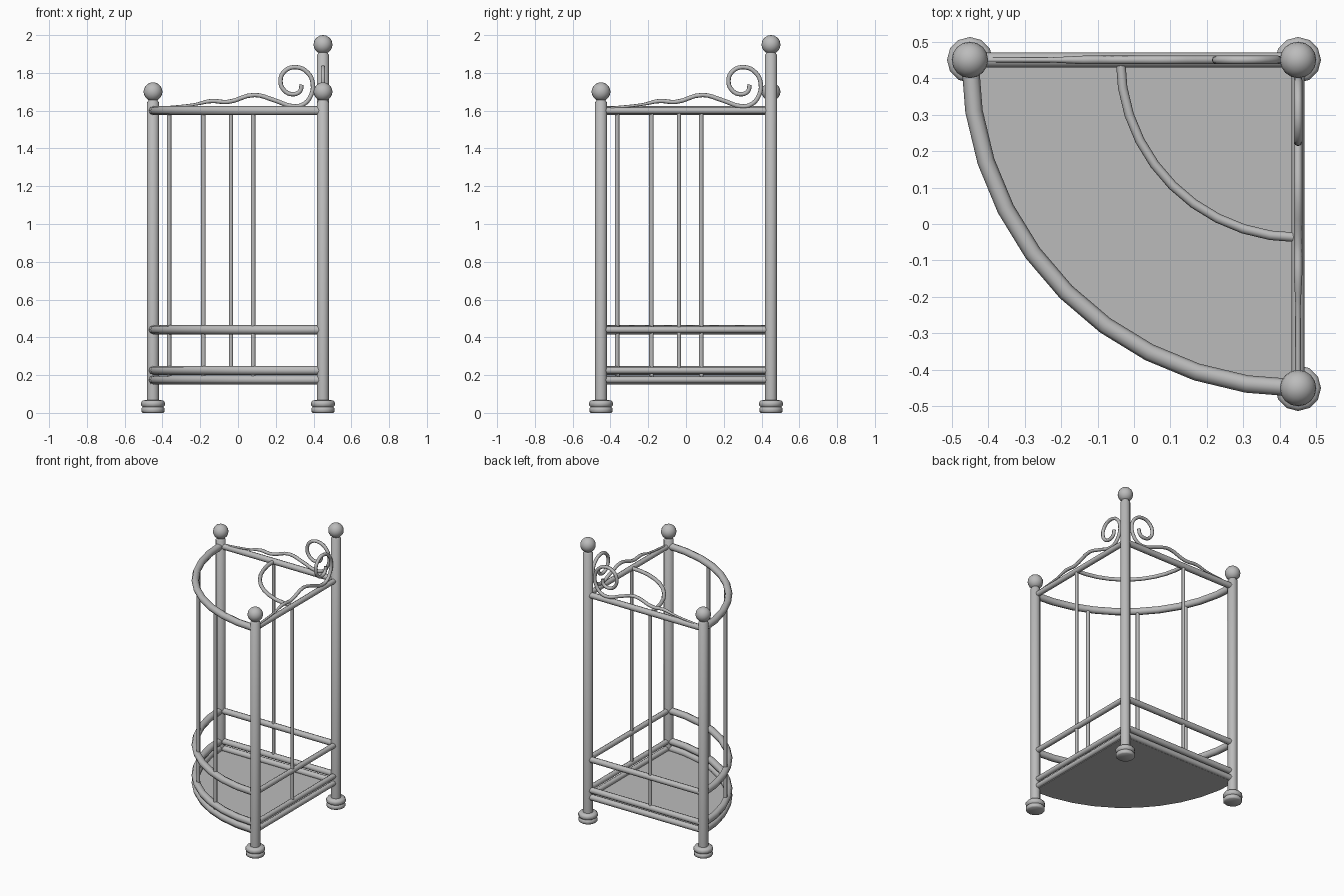
import bpy, bmesh, math
from mathutils import Vector

cube = bpy.data.objects.get("Cube")
if cube:
    bpy.data.objects.remove(cube, do_unlink=True)

GREY = (0.5, 0.5, 0.5, 1)
metal = bpy.data.materials.new("grey metal")
metal.use_nodes = True
metal.diffuse_color = GREY
metal.node_tree.nodes["Principled BSDF"].inputs["Base Color"].default_value = GREY

C = 0.45   # corner post offset
R = 0.9    # radius of the curved front
BACK, LEFT, FRONT = (C, C), (-C, C), (C, -C)


def add(name, mesh, angle=50):
    obj = bpy.data.objects.new(name, mesh)
    bpy.context.collection.objects.link(obj)
    mesh.materials.clear()
    mesh.materials.append(metal)
    bpy.ops.object.select_all(action='DESELECT')
    obj.select_set(True)
    bpy.context.view_layer.objects.active = obj
    bpy.ops.object.shade_smooth_by_angle(angle=math.radians(angle))
    return obj


def tube(name, points, radius, smooth_path=False, taper=0):
    """Round bar swept along a path, thinned at its first points."""
    curve = bpy.data.curves.new(name, 'CURVE')
    curve.dimensions = '3D'
    curve.bevel_depth = radius
    curve.bevel_resolution = 2
    curve.use_fill_caps = True
    curve.resolution_u = 4
    if smooth_path:
        spline = curve.splines.new('BEZIER')
        spline.bezier_points.add(len(points) - 1)
        for i, (bp, p) in enumerate(zip(spline.bezier_points, points)):
            bp.co = p
            bp.handle_left_type = bp.handle_right_type = 'AUTO'
            bp.radius = 0.6 if i < taper else 1
    else:
        spline = curve.splines.new('POLY')
        spline.points.add(len(points) - 1)
        for sp, p in zip(spline.points, points):
            sp.co = (*p, 1)
    temp = bpy.data.objects.new("temp", curve)
    bpy.context.collection.objects.link(temp)
    deps = bpy.context.evaluated_depsgraph_get()
    mesh = bpy.data.meshes.new_from_object(temp.evaluated_get(deps))
    bpy.data.objects.remove(temp)
    return add(name, mesh)


def lathe(name, profile, xy, steps=12):
    bm = bmesh.new()
    verts = [bm.verts.new((r, 0, z)) for r, z in profile]
    edges = [bm.edges.new(pair) for pair in zip(verts, verts[1:])]
    bmesh.ops.spin(bm, geom=verts + edges, cent=(0, 0, 0), axis=(0, 0, 1),
                   angle=math.tau, steps=steps)
    bmesh.ops.remove_doubles(bm, verts=bm.verts, dist=1e-4)
    bmesh.ops.recalc_face_normals(bm, faces=bm.faces)
    bmesh.ops.translate(bm, verts=bm.verts, vec=(*xy, 0))
    mesh = bpy.data.meshes.new(name)
    bm.to_mesh(mesh)
    bm.free()
    return add(name, mesh)


def arc_point(radius, degrees, z):
    a = math.radians(degrees)
    return Vector((C - radius * math.cos(a), C - radius * math.sin(a), z))


def arc(radius, z, steps=10):
    return [arc_point(radius, 90 * i / steps, z) for i in range(steps + 1)]


# Corner posts with feet and ball finials
FOOT = [(0, 0), (.054, 0), (.061, .006), (.061, .024), (.054, .031),
        (.063, .039), (.063, .055), (.055, .066), (.032, .068)]
for name, xy, ball_z in (("back", BACK, 1.95), ("left", LEFT, 1.70), ("front", FRONT, 1.70)):
    top = ball_z - 0.055
    lathe(name + "_post", FOOT + [(.032, top), (.026, top + .006),
                                  (.022, top + .02), (0, top + .02)], xy)
    ball = [(.05 * math.sin(math.pi * i / 10), ball_z - .05 * math.cos(math.pi * i / 10))
            for i in range(11)]
    lathe(name + "_finial", ball, xy, 16)

# Straight and curved rails at each level
for level, z in (("top", 1.6), ("middle", .44), ("lower", .225), ("bottom", .175)):
    tube(level + "_back_rail", [(*LEFT, z), (*BACK, z)], .021)
    tube(level + "_side_rail", [(*FRONT, z), (*BACK, z)], .018)
    tube(level + "_curved_rail", arc(R, z), .024)

# Inner divider hoop
tube("divider_hoop", arc(.487, 1.6), .013)

# Upright rods along the curve and at the divider ends
for i, degrees in enumerate((24.4, 45, 65.6)):
    tube(f"curved_rod_{i + 1}", [arc_point(R - .005, degrees, z) for z in (.175, 1.6)], .012)
tube("back_rod", [(-.037, C, .225), (-.037, C, 1.6)], .011)
tube("side_rod", [(C, -.037, .225), (C, -.037, 1.6)], .011)

# Quarter-round floor panel
bm = bmesh.new()
face = bm.faces.new([bm.verts.new(p) for p in [Vector((C, C, .153))] + arc(R + .015, .153)])
extruded = bmesh.ops.extrude_face_region(bm, geom=[face])["geom"]
bmesh.ops.translate(bm, vec=(0, 0, .012),
                    verts=[v for v in extruded if isinstance(v, bmesh.types.BMVert)])
bmesh.ops.recalc_face_normals(bm, faces=bm.faces)
floor = bpy.data.meshes.new("floor_panel")
bm.to_mesh(floor)
bm.free()
add("floor_panel", floor, 30)

# Matching scrolls on the two straight top rails
SCROLL = [(-.40, 1.615), (-.23, 1.633), (-.14, 1.651), (-.055, 1.646), (.087, 1.683),
          (.193, 1.655), (.29, 1.624), (.345, 1.633), (.384, 1.676), (.396, 1.74),
          (.37, 1.80), (.31, 1.83), (.248, 1.81), (.225, 1.756), (.247, 1.705),
          (.29, 1.687), (.328, 1.703), (.337, 1.738)]
tube("back_scroll", [(t, C, z) for t, z in SCROLL], .0115, True, 2)
tube("side_scroll", [(C, t, z) for t, z in SCROLL], .0115, True, 2)
